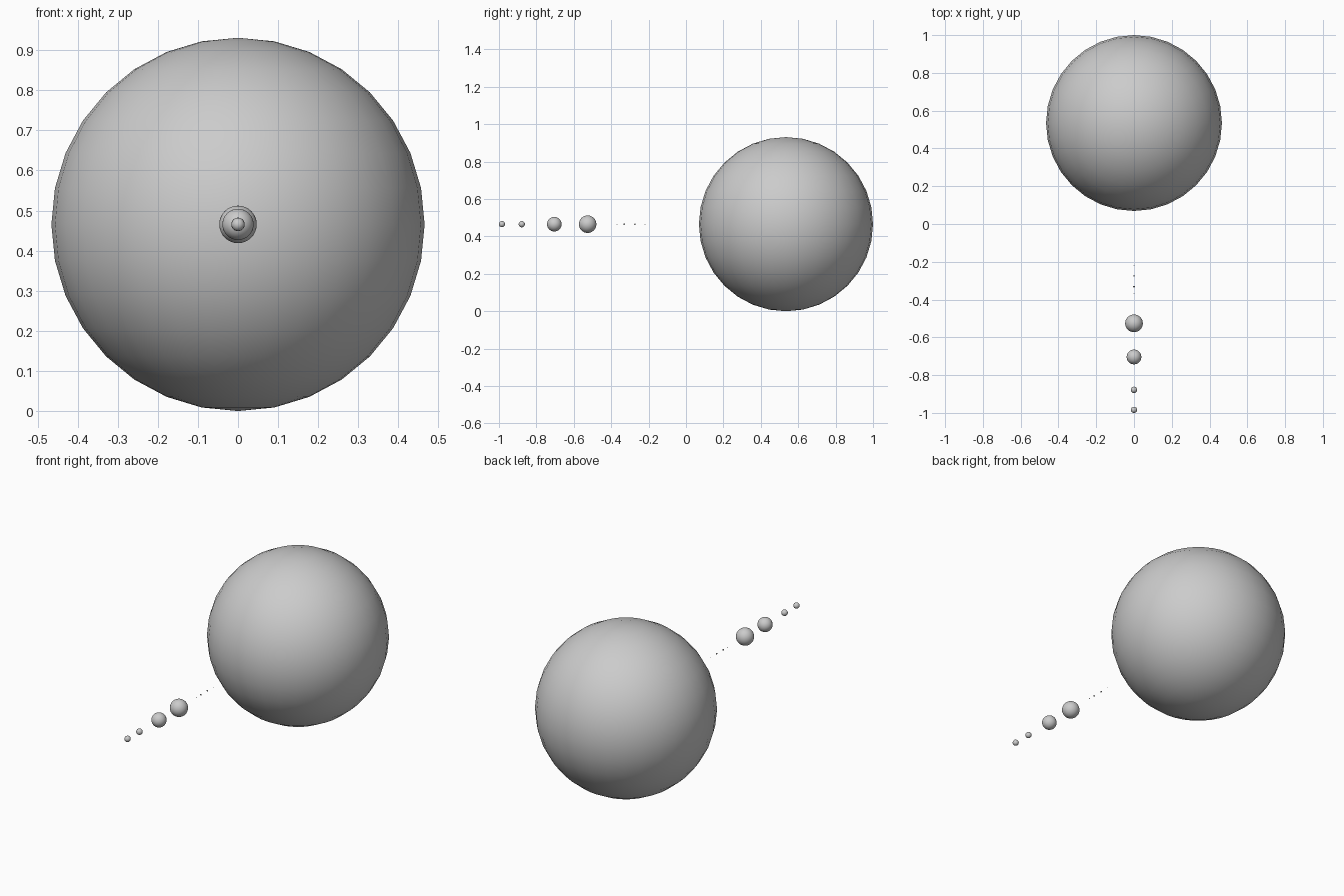
import bpy

if "Cube" in bpy.data.objects:
    bpy.data.objects.remove(bpy.data.objects["Cube"])

SUN_R = 0.4655

# part name: (distance along y, radius)
bodies = {
    "central_star": (1 - SUN_R, SUN_R),
    "inner_planet_1": (-0.219, 0.0016),
    "inner_planet_2": (-0.273, 0.0040),
    "inner_planet_3": (-0.331, 0.0043),
    "inner_planet_4": (-0.369, 0.0023),
    "giant_planet_1": (-0.526, 0.0468),
    "giant_planet_2": (-0.704, 0.0390),
    "outer_planet_1": (-0.878, 0.0168),
    "outer_planet_2": (-0.984, 0.0164),
}


def add_ball(name, y, radius):
    bpy.ops.mesh.primitive_uv_sphere_add(
        segments=32, ring_count=16, radius=radius, location=(0, y, SUN_R))
    bpy.context.object.name = name
    bpy.ops.object.shade_smooth()


# Row of smooth balls, all centred at the star's height
for name, (y, radius) in bodies.items():
    add_ball(name, y, radius)
